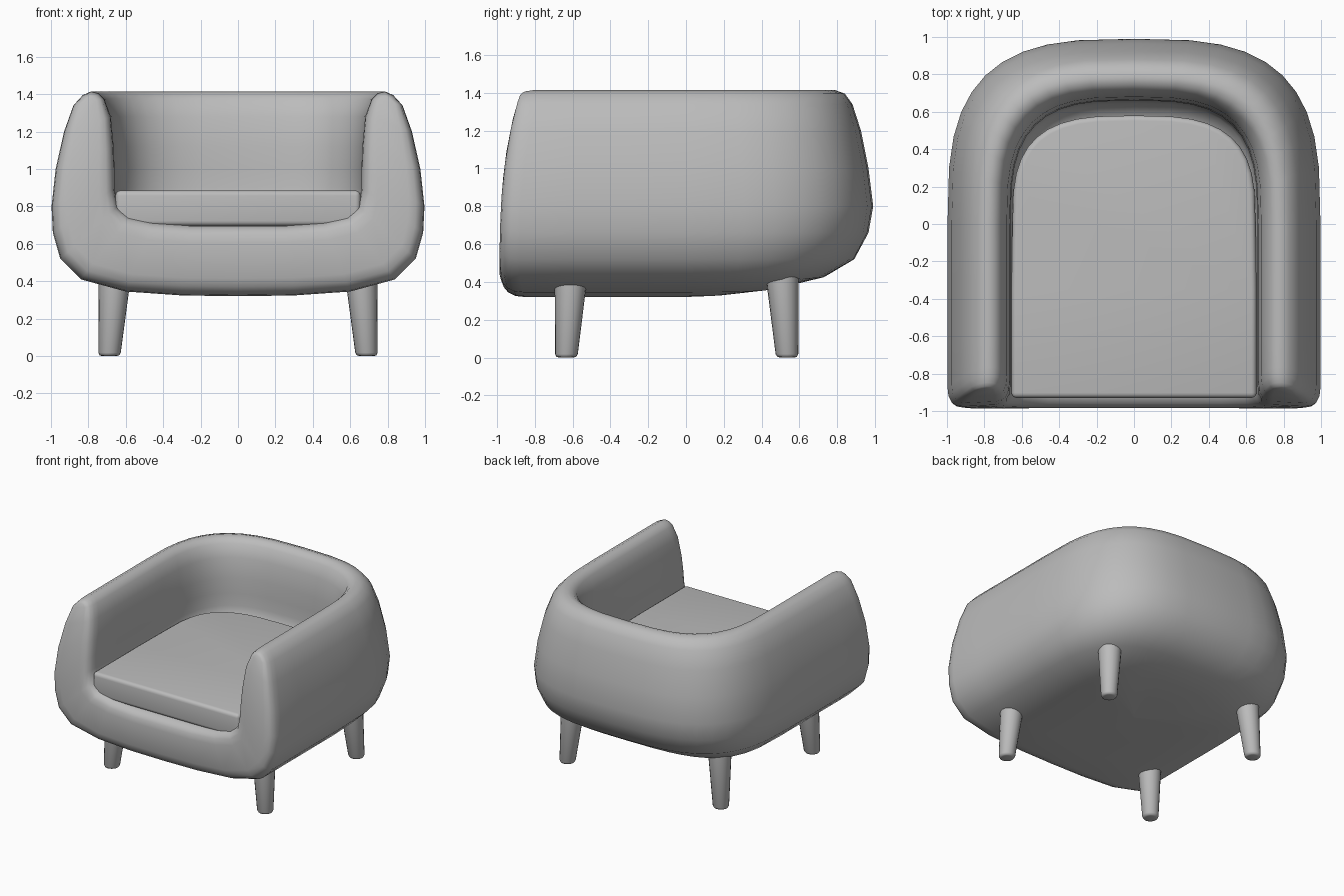
import bpy, bmesh, math
from mathutils import Vector

if "Cube" in bpy.data.objects:
    bpy.data.objects.remove(bpy.data.objects["Cube"], do_unlink=True)

grey = bpy.data.materials.new("soft grey")
grey.use_nodes = True
grey.diffuse_color = (0.5, 0.5, 0.5, 1)
grey.node_tree.nodes["Principled BSDF"].inputs["Base Color"].default_value = (0.5, 0.5, 0.5, 1)


def finish(name, bm, angle=50):
    bmesh.ops.recalc_face_normals(bm, faces=bm.faces)
    mesh = bpy.data.meshes.new(name)
    bm.to_mesh(mesh)
    bm.free()
    obj = bpy.data.objects.new(name, mesh)
    bpy.context.collection.objects.link(obj)
    mesh.materials.append(grey)
    bpy.ops.object.select_all(action="DESELECT")
    obj.select_set(True)
    bpy.context.view_layer.objects.active = obj
    bpy.ops.object.shade_smooth_by_angle(angle=math.radians(angle))
    return obj


def power_arc(t, n=3.1):
    # Unit superellipse, the plan curve of the back
    c, s = math.cos(t), math.sin(t)
    return math.copysign(abs(c) ** (2 / n), c), abs(s) ** (2 / n)


def interp(table, v):
    for (a, p), (b, q) in zip(table, table[1:]):
        if v <= b:
            return p + (q - p) * max(0, (v - a) / (b - a))
    return table[-1][1]


# Cross-section of the shell: outside upward to the rim, inside back down
outer_side = [(0, .32), (.3, .324), (.6, .345), (.84, .41), (.95, .52), (.99, .66),
              (.997, .8), (.975, 1), (.93, 1.2), (.88, 1.34), (.83, 1.395)]
outer_back = [(0, .325), (.25, .342), (.5, .37), (.73, .425), (.89, .52), (.965, .66),
              (.99, .8), (.965, 1), (.925, 1.2), (.88, 1.34), (.84, 1.395)]
inner = [(0, .70), (.25, .70), (.45, .715), (.58, .745), (.645, .8), (.66, .9),
         (.66, 1), (.665, 1.12), (.68, 1.28), (.715, 1.375), (.745, 1.405)]
rim = [(.785, 1.415)]
side = outer_side + rim + inner[::-1]
back = outer_back + rim + inner[::-1]
count = len(side)
top = len(outer_side)
front_lean = [(.32, -.955), (.45, -.985), (.7, -.98), (.9, -.97), (1.1, -.945),
              (1.3, -.905), (1.415, -.865)]


def front_station(push, pinch, sx):
    # Section near the front, pinched toward the middle of the padding
    pts = []
    for i, (x, z) in enumerate(side):
        j = min(max(i, 2), count - 3) if i not in (top - 1, top, top + 1) else top - 2
        j = i if j != top - 2 else j
        a, b = side[j], side[count - 1 - j]
        mx, mz = (a[0] + b[0]) / 2, (a[1] + b[1]) / 2
        px, pz = x + (mx - x) * pinch, z + (mz - z) * pinch
        pts.append((px * sx, interp(front_lean, pz) + push, pz))
    return pts


def shell_stations():
    caps = [(.1, 0), (.055, .03), (.02, .13), (.004, .27), (-.003, .5)]
    straight = [-.3, -.6]
    right = [[(x, y, z) for x, z in side] for y in straight]
    right += [front_station(d, p, 1) for d, p in caps]
    left = [[(-x, y, z) for x, y, z in s] for s in right]
    arc = []
    steps = 20
    for k in range(steps + 1):
        t = math.pi * k / steps
        cx, cy = power_arc(t)
        w = math.sin(t) ** 2
        arc.append([((p[0] + (q[0] - p[0]) * w) * cx, (p[0] + (q[0] - p[0]) * w) * cy,
                     p[1] + (q[1] - p[1]) * w) for p, q in zip(side, back)])
    return right[::-1] + arc + left


bm = bmesh.new()
rows = [[bm.verts.new(p) for p in s] for s in shell_stations()]
for a, b in zip(rows, rows[1:]):
    for i in range(count - 1):
        bm.faces.new((a[i], a[i + 1], b[i + 1], b[i]))
# Front padding closes across each end of the section
for row in (rows[0], rows[-1]):
    for i in range(top):
        j = count - 1 - i
        ring = [row[i], row[i + 1], row[j - 1], row[j]]
        bm.faces.new(list(dict.fromkeys(ring)))
bmesh.ops.remove_doubles(bm, verts=bm.verts, dist=0.0005)
bmesh.ops.dissolve_degenerate(bm, edges=bm.edges, dist=0.0001)
finish("padded_shell", bm, 80)

# Seat cushion: flat slab with a curved back and soft edges
bm = bmesh.new()
plan = [(.655, -.93), (.655, -.35)]
plan += [(.65 * cx, .58 * cy) for cx, cy in (power_arc(math.pi * k / 20) for k in range(21))]
plan += [(-.655, -.35), (-.655, -.93)]
slab = bm.faces.new([bm.verts.new((x, y, .695)) for x, y in plan])
lift = bmesh.ops.extrude_face_region(bm, geom=[slab])
bmesh.ops.translate(bm, vec=(0, 0, .19), verts=[v for v in lift["geom"] if isinstance(v, bmesh.types.BMVert)])
bmesh.ops.recalc_face_normals(bm, faces=bm.faces)
sharp = [e for e in bm.edges if e.calc_face_angle(0) > 0.7]
bmesh.ops.bevel(bm, geom=sharp, offset=.028, segments=4, profile=.5, affect="EDGES")
finish("seat_cushion", bm)


# Tapered, splayed legs with rounded feet
def leg(name, foot, head):
    foot, head = Vector(foot), Vector(head)
    bm = bmesh.new()
    rings = []
    for z, r in [(0, .04), (.004, .052), (.018, .06), (.48, .09)]:
        c = foot.lerp(head, z / .48)
        rings.append([bm.verts.new((c.x + r * math.cos(k * math.tau / 20),
                                    c.y + r * math.sin(k * math.tau / 20), z)) for k in range(20)])
    for a, b in zip(rings, rings[1:]):
        for k in range(20):
            n = (k + 1) % 20
            bm.faces.new((a[k], a[n], b[n], b[k]))
    bm.faces.new(rings[0][::-1])
    bm.faces.new(rings[-1])
    finish(name, bm)


for label, s in (("left", 1), ("right", -1)):
    leg("front_leg_" + label, (s * .688, -.633, 0), (s * .655, -.605, 0))
    leg("back_leg_" + label, (s * .688, .535, 0), (s * .655, .505, 0))
